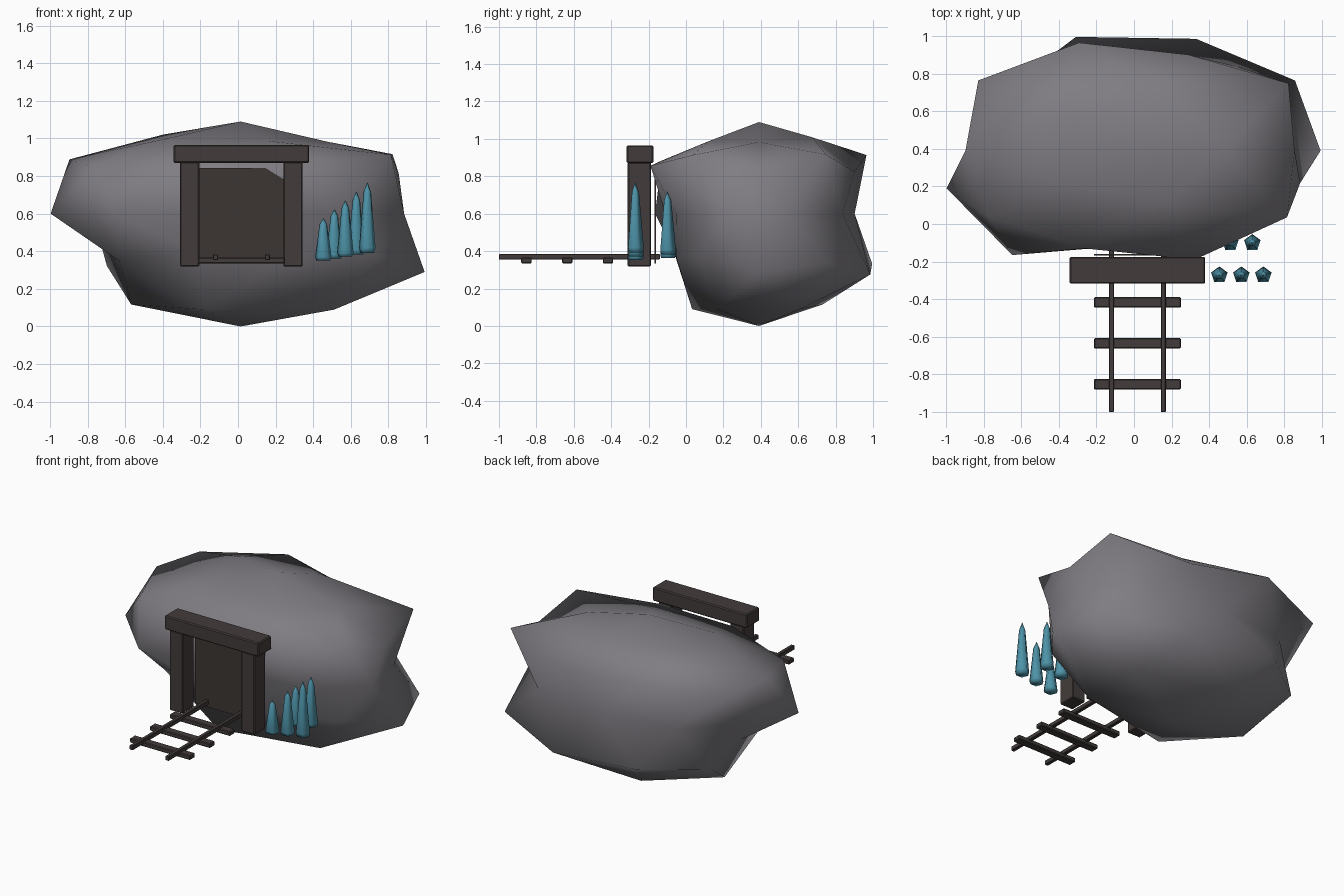
import bpy, bmesh, math
from mathutils import Vector

if "Cube" in bpy.data.objects:
    bpy.data.objects.remove(bpy.data.objects["Cube"])


def material(name, rgb):
    m = bpy.data.materials.new(name)
    m.diffuse_color = (*rgb, 1)
    m.use_nodes = True
    m.node_tree.nodes["Principled BSDF"].inputs["Base Color"].default_value = m.diffuse_color
    return m


STONE = material("grey stone", (0.215, 0.205, 0.225))
TIMBER = material("dark timber", (0.055, 0.045, 0.043))
SHADE = material("tunnel dark", (0.046, 0.037, 0.034))
CRYSTAL = material("blue crystal", (0.075, 0.29, 0.39))


def finish(bm, name, mat, smooth=False):
    bmesh.ops.recalc_face_normals(bm, faces=bm.faces)
    for f in bm.faces:
        f.smooth = smooth
    me = bpy.data.meshes.new(name)
    bm.to_mesh(me)
    bm.free()
    me.materials.append(mat)
    ob = bpy.data.objects.new(name, me)
    bpy.context.collection.objects.link(ob)
    return ob


def box(name, lo, hi, mat, bevel=0.0):
    lo, hi = Vector(lo), Vector(hi)
    bm = bmesh.new()
    bmesh.ops.create_cube(bm, size=1)
    for v in bm.verts:
        v.co = (lo + hi) / 2 + v.co * (hi - lo)
    if bevel:
        bmesh.ops.bevel(bm, geom=bm.edges[:], offset=bevel, segments=1, affect='EDGES')
    return finish(bm, name, mat)


# boulder: icosphere pushed in and out radially, one factor per vertex,
# listed ring by ring from the top, each ring going round from +x
RINGS = [
    .49,
    .45, .48, .495, .47, .455,
    .602, .597, .549, .54, .596,
    .482, .505, .597, .56, .573,
    .43, .465, .43, .45, .425, .545, .577, .42, .46, .469,
    .597, .598, .41, .45, .51,
    .59, .618, .53, .48, .457,
    .60, .571, .568, .60, .60,
    .60,
]
bm = bmesh.new()
bmesh.ops.create_icosphere(bm, subdivisions=2, radius=1)


def ring_key(v):
    angle = round(math.degrees(math.atan2(v.co.y, v.co.x))) % 360
    return (-round(v.co.z, 2), angle)


for v, f in zip(sorted(bm.verts, key=ring_key), RINGS):
    v.co = Vector((0.014 + 1.95 * f * v.co.x, 0.39 + 1.19 * f * v.co.y, 0.60 + f * v.co.z))
finish(bm, "boulder", STONE, smooth=True)

# mine entrance: thin dark opening, two posts and a lintel
CX = 0.018
box("tunnel_opening", (CX - .23, -.168, .335), (CX + .23, -.160, .842), SHADE)
for side, label in ((-1, "left"), (1, "right")):
    x = CX + side * 0.275
    box(label + "_post", (x - .051, -.312, .318), (x + .051, -.187, .875), TIMBER, .006)
box("lintel", (CX - .361, -.317, .87), (CX + .361, -.175, .966), TIMBER, .007)

# track: rails on three cross ties
for side, label in ((-1, "left"), (1, "right")):
    x = CX + side * 0.138
    box(label + "_rail", (x - .013, -1.0, .354), (x + .013, -.14, .384), TIMBER, .003)
for i, y in enumerate((-.853, -.635, -.417)):
    box(f"tie_{i + 1}", (CX - .231, y - .028, .335), (CX + .231, y + .028, .366), TIMBER, .005)

# crystals: five-sided tapered spikes, growing towards the right
PROFILE = ((0, .040), (.07, .046), (.86, .021), (1, .001))
for i in range(5):
    x, y = 0.454 + i * 0.0585, (-.272, -.100)[i % 2]
    z0, z1 = 0.352 + i * 0.010, 0.575 + i * 0.048
    bm = bmesh.new()
    rings = []
    for t, r in PROFILE:
        rings.append([bm.verts.new((x + r * math.cos(a), y + r * math.sin(a), z0 + t * (z1 - z0)))
                      for a in (math.pi / 2 + k * math.tau / 5 for k in range(5))])
    for a, b in zip(rings, rings[1:]):
        for k in range(5):
            j = (k + 1) % 5
            bm.faces.new((a[k], a[j], b[j], b[k]))
    bm.faces.new(rings[0])
    bm.faces.new(rings[-1])
    finish(bm, f"crystal_{i + 1}", CRYSTAL, smooth=True)
